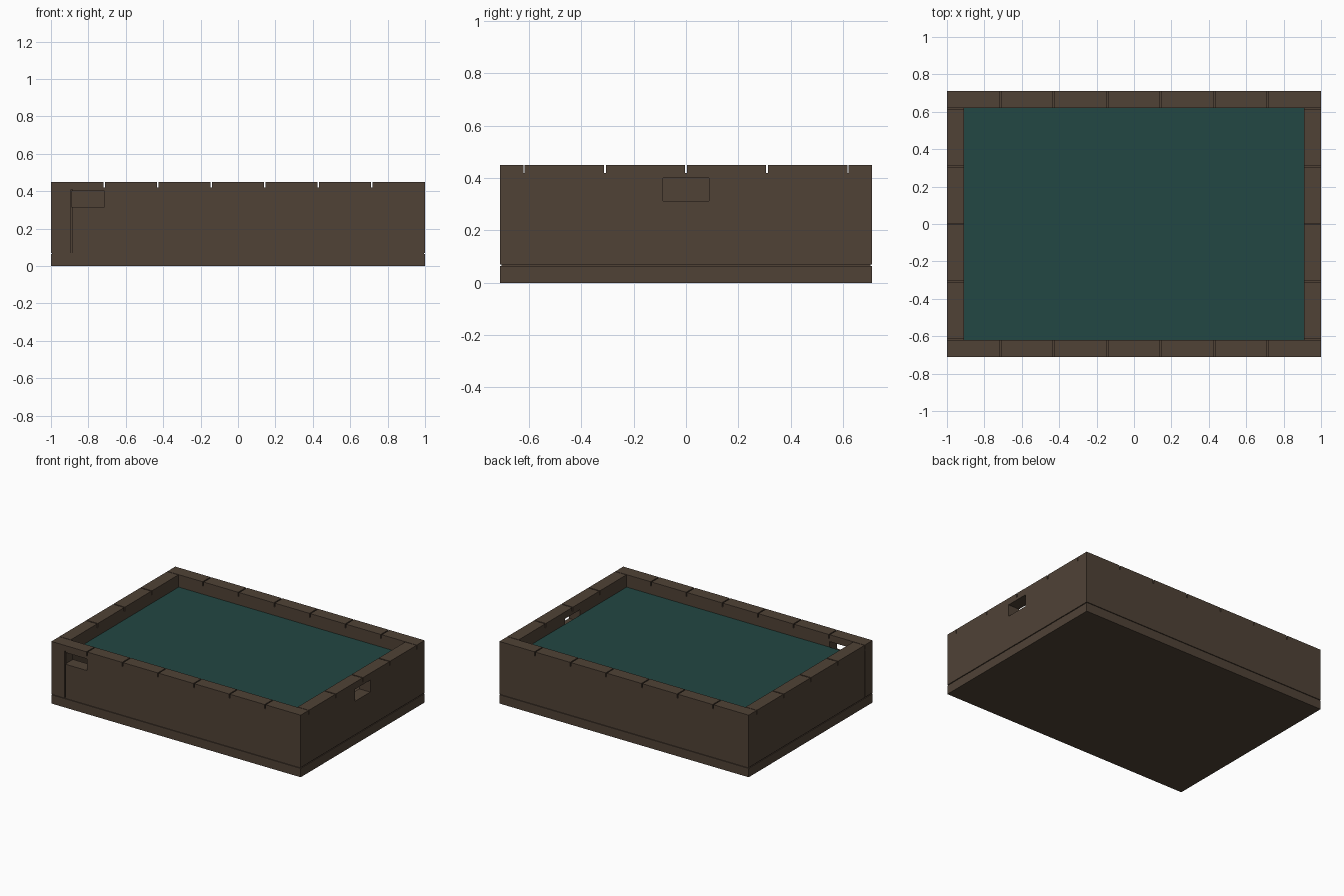
import bpy, bmesh

if "Cube" in bpy.data.objects:
    bpy.data.objects.remove(bpy.data.objects["Cube"])

def material(name, rgb):
    m = bpy.data.materials.new(name)
    m.diffuse_color = (*rgb, 1)
    m.use_nodes = True
    m.node_tree.nodes["Principled BSDF"].inputs["Base Color"].default_value = m.diffuse_color
    return m

BROWN = material("dark_brown", (0.080, 0.0545, 0.0369))
TEAL = material("deep_teal", (0.016, 0.063, 0.056))

X, Y, H, T = 1.0, 0.71, 0.45, 0.09      # half length, half width, height, wall thickness
LOW = 0.07                              # bottom of the walls
GAP = 0.008                             # joint width

def add_box(bm, lo, hi):
    vs = bmesh.ops.create_cube(bm, size=1)["verts"]
    for v in vs:
        for i in range(3):
            v.co[i] = lo[i] if v.co[i] < 0 else hi[i]

def make(name, boxes, mat=BROWN):
    bm = bmesh.new()
    for lo, hi in boxes:
        add_box(bm, lo, hi)
    me = bpy.data.meshes.new(name)
    bm.to_mesh(me)
    bm.free()
    ob = bpy.data.objects.new(name, me)
    bpy.context.collection.objects.link(ob)
    me.materials.append(mat)
    return ob

def cut(ob, boxes):
    """Subtract each box from the object."""
    for lo, hi in boxes:
        cutter = make("cutter", [(lo, hi)])
        cutter.hide_render = True
        mod = ob.modifiers.new("cut", 'BOOLEAN')
        mod.operation = 'DIFFERENCE'
        mod.solver = 'EXACT'
        mod.object = cutter
        bpy.context.view_layer.objects.active = ob
        bpy.ops.object.modifier_apply(modifier=mod.name)
        bpy.data.objects.remove(cutter)

def x_joint(x, y0, y1, z0=0.42, z1=0.5):
    return ((x - GAP / 2, y0, z0), (x + GAP / 2, y1, z1))

def y_joint(y, x0, x1, z0=0.42, z1=0.5):
    return ((x0, y - GAP / 2, z0), (x1, y + GAP / 2, z1))

# base slab with a recessed seam below the walls
make("base_slab", [((-X, -Y, 0), (X, Y, 0.064))])
make("base_seam", [((-X + 0.006, -Y + 0.006, 0.064), (X - 0.006, Y - 0.006, LOW))])

# front and back walls, rim split into seven blocks
rim_x = [-X + 2 * X * i / 7 for i in range(1, 7)]
for name, s in (("front_wall", -1), ("back_wall", 1)):
    y0, y1 = sorted((s * Y, s * (Y - T)))
    wall = make(name, [((-X, y0, LOW), (X, y1, H))])
    cuts = [x_joint(x, y0 - 0.1, y1 + 0.1) for x in rim_x]
    if s < 0:
        # handle opening and corner post joint
        cuts.append(((-0.89, y0 - 0.1, 0.315), (-0.715, y1 + 0.1, 0.40)))
        cuts.append(x_joint(-0.89, y0 - 0.1, y0 + 0.012, LOW - 0.02, 0.41))
    cut(wall, cuts)

# side walls, rim split into four blocks
iy = Y - T
for name, s in (("left_wall", -1), ("right_wall", 1)):
    x0, x1 = sorted((s * X, s * (X - T)))
    wall = make(name, [((x0, -iy, LOW), (x1, iy, H))])
    cuts = [y_joint(y, x0 - 0.1, x1 + 0.1) for y in (-iy, -iy / 2, 0, iy / 2, iy)]
    if s > 0:
        # handle opening
        cuts.append(((x0 - 0.1, -0.087, 0.313), (x1 + 0.1, 0.087, 0.40)))
    else:
        # corner post joint
        cuts.append(y_joint(-iy, x0 - 0.1, x0 + 0.012, LOW - 0.02, 0.41))
    cut(wall, cuts)

# flat inner sheet
bm = bmesh.new()
ix = X - T
bm.faces.new([bm.verts.new((a * ix, b * iy, 0.36))
              for a, b in ((-1, -1), (1, -1), (1, 1), (-1, 1))])
me = bpy.data.meshes.new("inner_sheet")
bm.to_mesh(me)
bm.free()
me.materials.append(TEAL)
bpy.context.collection.objects.link(bpy.data.objects.new("inner_sheet", me))
